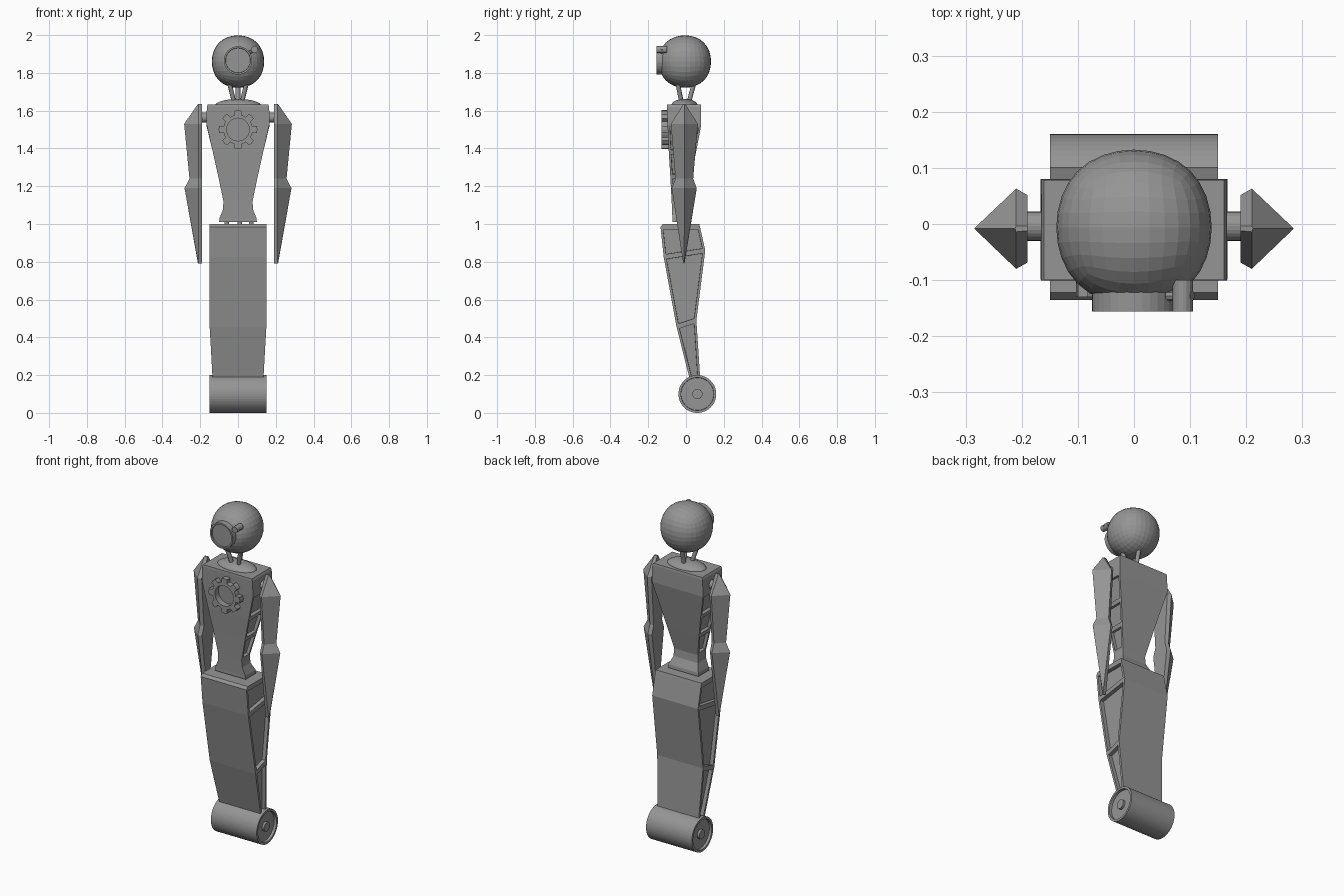
import bpy, bmesh, math
from mathutils import Vector

if "Cube" in bpy.data.objects:
    bpy.data.objects.remove(bpy.data.objects["Cube"])

metal = bpy.data.materials.new("grey_metal")
metal.diffuse_color = (0.3, 0.3, 0.3, 1)
metal.use_nodes = True
metal.node_tree.nodes["Principled BSDF"].inputs["Base Color"].default_value = metal.diffuse_color


def finish(name, bm):
    bmesh.ops.recalc_face_normals(bm, faces=bm.faces)
    me = bpy.data.meshes.new(name)
    bm.to_mesh(me)
    bm.free()
    me.materials.append(metal)
    ob = bpy.data.objects.new(name, me)
    bpy.context.collection.objects.link(ob)
    return ob


def loft(bm, rings):
    """Skin a list of equal-length point rings and cap both ends."""
    vs = [[bm.verts.new(p) for p in r] for r in rings]
    n = len(rings[0])
    rows = []
    for a, b in zip(vs, vs[1:]):
        rows.append([bm.faces.new((a[i], a[(i + 1) % n], b[(i + 1) % n], b[i])) for i in range(n)])
    bm.faces.new(vs[0])
    bm.faces.new(vs[-1])
    bmesh.ops.recalc_face_normals(bm, faces=bm.faces)
    return rows


def cylinder(name, p0, p1, r, seg=32, rim=0, depth=0):
    """Cylinder between two points, with optional recessed end caps."""
    p0, p1 = Vector(p0), Vector(p1)
    d = p1 - p0
    bm = bmesh.new()
    bmesh.ops.create_cone(bm, cap_ends=True, segments=seg, radius1=r, radius2=r, depth=d.length)
    if rim:
        caps = [f for f in bm.faces if len(f.verts) == seg]
        bmesh.ops.inset_individual(bm, faces=caps, thickness=rim)
        for f in caps:
            bmesh.ops.inset_individual(bm, faces=[f], thickness=0.001, depth=-depth)
    rot = d.to_track_quat('Z', 'Y').to_matrix().to_4x4()
    bmesh.ops.transform(bm, matrix=rot, verts=bm.verts)
    bmesh.ops.translate(bm, vec=(p0 + p1) / 2, verts=bm.verts)
    return finish(name, bm)


def paneled_body(name, rings, panel_rows, border, depth):
    """Box-like body from (half width, front y, front z, back y, back z) with recessed side panels."""
    bm = bmesh.new()
    rows = loft(bm, [[(-w, yf, zf), (w, yf, zf), (w, yb, zb), (-w, yb, zb)]
                     for w, yf, zf, yb, zb in rings])
    sides = [rows[i][j] for i in panel_rows for j in (1, 3)]
    bmesh.ops.inset_individual(bm, faces=sides, thickness=border, use_even_offset=True)
    bmesh.ops.inset_individual(bm, faces=sides, thickness=0.001, depth=-depth)
    return finish(name, bm)


# Torso: wide shoulders, narrow waist, flared base
paneled_body("torso", [
    (0.160, -0.100, 1.632, 0.078, 1.632),
    (0.165, -0.101, 1.620, 0.080, 1.620),
    (0.167, -0.098, 1.530, 0.080, 1.520),
    (0.133, -0.091, 1.380, 0.053, 1.380),
    (0.104, -0.083, 1.250, 0.027, 1.250),
    (0.077, -0.076, 1.120, 0.000, 1.120),
    (0.080, -0.074, 1.075, 0.003, 1.075),
    (0.098, -0.072, 1.030, 0.025, 1.030),
    (0.100, -0.072, 1.010, 0.027, 1.010)], (2, 3, 4), 0.012, 0.018)

# Waist pins
for x in (-0.06, 0.01, 0.07):
    cylinder("waist_pin", (x, -0.025, 0.98), (x, -0.025, 1.03), 0.012, 12)

# Single lower body with recessed side panels
paneled_body("lower_body", [
    (0.150, -0.122, 1.000, 0.070, 1.000),
    (0.150, -0.135, 0.985, 0.074, 0.985),
    (0.150, -0.118, 0.825, 0.102, 0.860),
    (0.150, -0.050, 0.455, 0.055, 0.490),
    (0.134, 0.022, 0.170, 0.076, 0.170)], (1, 2, 3), 0.013, 0.022)

# Roller foot with recessed ends and hub
cylinder("roller", (-0.15, 0.06, 0.1), (0.15, 0.06, 0.1), 0.1, 48, 0.013, 0.015)
cylinder("roller_hub", (-0.148, 0.06, 0.1), (0.148, 0.06, 0.1), 0.027, 24)

# Arms: faceted blades, section = (outer x, half depth scale) at each height
for s, side in ((1, "right"), (-1, "left")):
    rings = []
    for z, tip, front, back in ((1.635, 0.212, -0.014, -0.004), (1.53, 0.285, -0.080, 0.063),
                                (1.24, 0.257, -0.056, 0.038), (1.19, 0.283, -0.076, 0.057),
                                (0.79, 0.212, -0.014, -0.010)):
        rings.append([(s * tip, -0.008, z), (s * 0.210, back, z), (s * 0.190, back * 0.82, z),
                      (s * 0.190, front * 0.86, z), (s * 0.210, front, z)])
    bm = bmesh.new()
    loft(bm, rings)
    finish(side + "_arm", bm)
    cylinder(side + "_shoulder", (s * 0.14, -0.004, 1.563), (s * 0.195, -0.004, 1.563), 0.026, 24)

# Chest gear: ring with eight teeth
outline = []
for k in range(8):
    for da, r in ((-13, 0.078), (-10, 0.101), (0, 0.103), (10, 0.101), (13, 0.078), (22.5, 0.078)):
        a = math.radians(k * 45 + da)
        outline.append((r * math.cos(a), r * math.sin(a), math.cos(a), math.sin(a)))
bm = bmesh.new()
loops = []
for y in (-0.130, -0.090):
    loops.append([bm.verts.new((x, y, 1.5 + z)) for x, z, c, d in outline])
    loops.append([bm.verts.new((0.06 * c, y, 1.5 + 0.06 * d)) for x, z, c, d in outline])
for a, b in ((0, 1), (1, 3), (3, 2), (2, 0)):
    for i in range(len(outline)):
        j = (i + 1) % len(outline)
        bm.faces.new((loops[a][i], loops[a][j], loops[b][j], loops[b][i]))
finish("chest_gear", bm)

# Neck collar dome and curved struts
bm = bmesh.new()
bmesh.ops.create_uvsphere(bm, u_segments=32, v_segments=16, radius=1)
bmesh.ops.scale(bm, vec=(0.12, 0.07, 0.034), verts=bm.verts)
bmesh.ops.translate(bm, vec=(0, -0.008, 1.628), verts=bm.verts)
finish("neck_collar", bm)
for dx, dy in ((-0.045, -0.035), (0.045, -0.035), (0, 0.05)):
    cu = bpy.data.curves.new("neck_strut", 'CURVE')
    cu.dimensions = '3D'
    cu.bevel_depth = 0.012
    cu.bevel_resolution = 2
    sp = cu.splines.new('POLY')
    path = [(0.5, 1.64), (0.6, 1.67), (0.82, 1.71), (1.15, 1.77)]
    sp.points.add(len(path) - 1)
    for p, (k, z) in zip(sp.points, path):
        p.co = (dx * k, -0.008 + dy * k, z, 1)
    cu.materials.append(metal)
    bpy.context.collection.objects.link(bpy.data.objects.new("neck_strut", cu))

# Head: rounded cube sphere
bm = bmesh.new()
bmesh.ops.create_cube(bm, size=0.33)
bmesh.ops.translate(bm, vec=(0, -0.006, 1.86), verts=bm.verts)
head = finish("head", bm)
sub = head.modifiers.new("round", 'SUBSURF')
sub.levels = sub.render_levels = 3

# Single eye with recessed lens, and the small knob beside it
cylinder("eye", (0, -0.06, 1.866), (0, -0.156, 1.866), 0.075, 32, 0.009, 0.008)
cylinder("eye_knob", (0.087, -0.10, 1.924), (0.087, -0.156, 1.924), 0.018, 16)
cylinder("knob_bracket", (0.055, -0.128, 1.905), (0.104, -0.128, 1.93), 0.009, 8)
